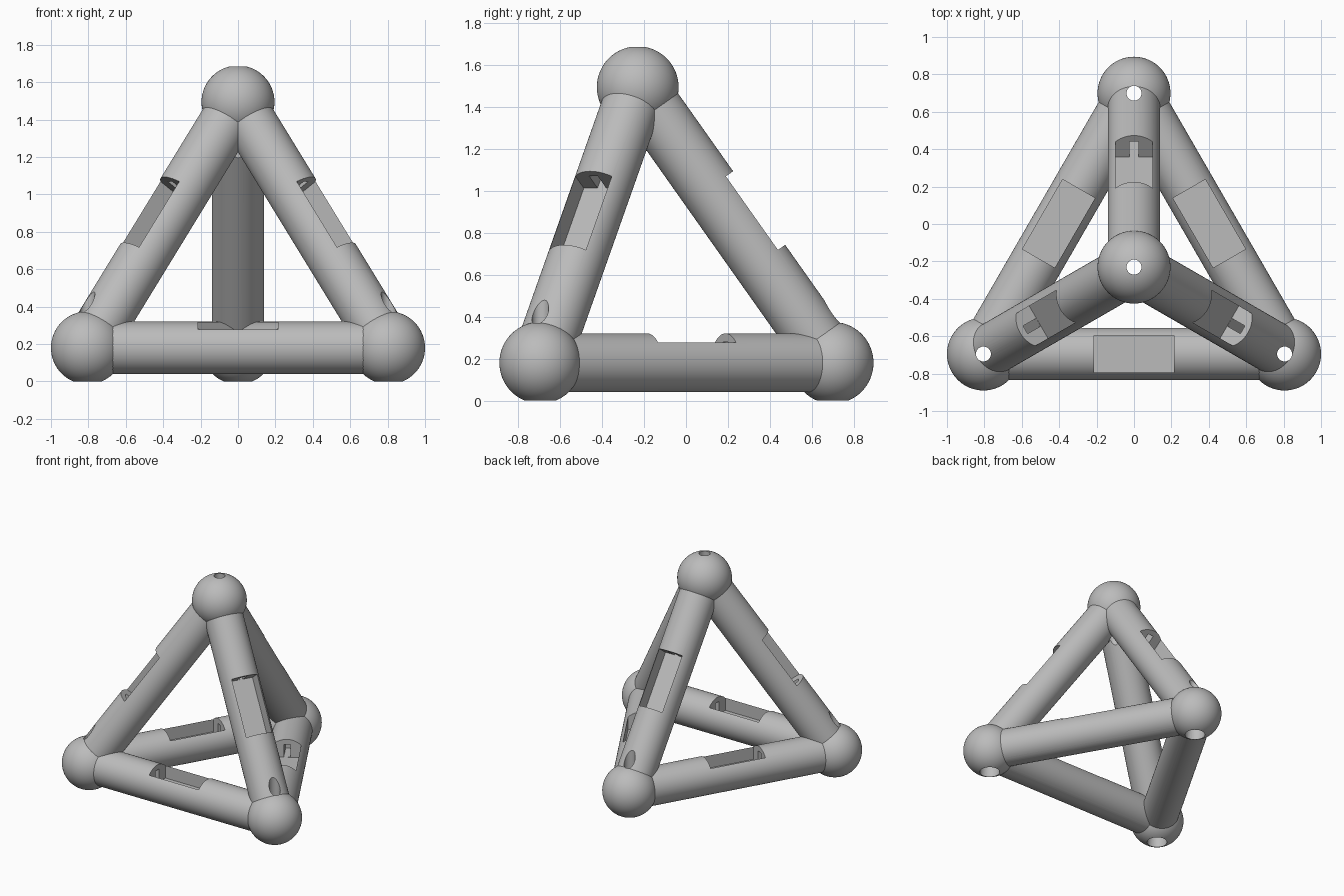
import bpy
import bmesh
import math
from itertools import combinations
from mathutils import Matrix, Vector

if "Cube" in bpy.data.objects:
    bpy.data.objects.remove(bpy.data.objects["Cube"])

EDGE = 1.61          # distance between corner centres
BALL_R, TUBE_R = 0.195, 0.14
HOLE_R, BORE_R = 0.04, 0.073
BASE_Z = 0.18

grey = bpy.data.materials.new("plain grey")
grey.use_nodes = True
grey.diffuse_color = (0.5, 0.5, 0.5, 1)
grey.node_tree.nodes["Principled BSDF"].inputs["Base Color"].default_value = (0.5, 0.5, 0.5, 1)


def make_object(name, bm, matrix):
    mesh = bpy.data.meshes.new(name)
    bm.to_mesh(mesh)
    bm.free()
    mesh.materials.append(grey)
    obj = bpy.data.objects.new(name, mesh)
    obj.matrix_world = matrix
    bpy.context.scene.collection.objects.link(obj)
    return obj


def cylinder(name, radius, length, matrix, sides=64):
    bm = bmesh.new()
    bmesh.ops.create_cone(bm, cap_ends=True, segments=sides, radius1=radius,
                          radius2=radius, depth=length)
    return make_object(name, bm, matrix)


def box(name, low, high, matrix):
    low, high = Vector(low), Vector(high)
    bm = bmesh.new()
    bmesh.ops.create_cube(bm, size=1)
    for v in bm.verts:
        v.co = (low + high) / 2 + v.co * (high - low)
    return make_object(name, bm, matrix)


def upright(x, y, low, high, radius, name):
    return cylinder(name, radius, high - low,
                    Matrix.Translation((x, y, (low + high) / 2)), 32)


def cut(obj, cutters):
    bpy.ops.object.select_all(action='DESELECT')
    bpy.context.view_layer.objects.active = obj
    obj.select_set(True)
    for cutter in cutters:
        mod = obj.modifiers.new("cut", 'BOOLEAN')
        mod.operation = 'DIFFERENCE'
        mod.solver = 'EXACT'
        mod.object = cutter
        bpy.ops.object.modifier_apply(modifier=mod.name)
    bpy.ops.object.shade_smooth_by_angle(angle=math.radians(30))


# Corners of a regular tetrahedron
depth = EDGE * math.sqrt(3) / 2
front_y = -0.695
corners = {
    "left": Vector((EDGE / 2, front_y, BASE_Z)),
    "right": Vector((-EDGE / 2, front_y, BASE_Z)),
    "back": Vector((0, front_y + depth, BASE_Z)),
    "top": Vector((0, front_y + depth / 3, BASE_Z + EDGE * math.sqrt(2 / 3))),
}

# Upright screw holes, widened under the three feet
holes = {}
for name, c in corners.items():
    if name == "top":
        holes[name] = [upright(c.x, c.y, 0.9, 1.9, HOLE_R, "hole_cutter")]
    else:
        holes[name] = [upright(c.x, c.y, -0.2, 0.8, HOLE_R, "hole_cutter"),
                       upright(c.x, c.y, -0.2, 0.12, BORE_R, "bore_cutter")]

# Corner balls
for name, c in corners.items():
    bm = bmesh.new()
    bmesh.ops.create_uvsphere(bm, u_segments=64, v_segments=32, radius=BALL_R)
    ball = make_object(name + "_ball", bm, Matrix.Translation(c))
    cut(ball, holes[name])

# Tubes, each with a deep pocket on its upper side and a slot in both pocket ends
for a, b in combinations(corners, 2):
    start, end = corners[a], corners[b]
    axis = (end - start).normalized()
    up = Vector((0, 0, 1))
    out = (up - axis * up.dot(axis)).normalized()
    side = axis.cross(out)
    frame = Matrix((out, side, axis)).transposed().to_4x4()
    frame.translation = (start + end) / 2
    tube = cylinder(a + "_" + b + "_tube", TUBE_R, EDGE, frame)
    pocket = box("pocket_cutter", (0, -0.1, -0.215), (0.3, 0.1, 0.215), frame)
    slot = box("slot_cutter", (0.001, -0.024, -0.365), (0.1, 0.024, 0.365), frame)
    cut(tube, [pocket, slot] + holes[a] + holes[b])
    for cutter in (pocket, slot):
        bpy.data.objects.remove(cutter)

for group in holes.values():
    for cutter in group:
        bpy.data.objects.remove(cutter)
